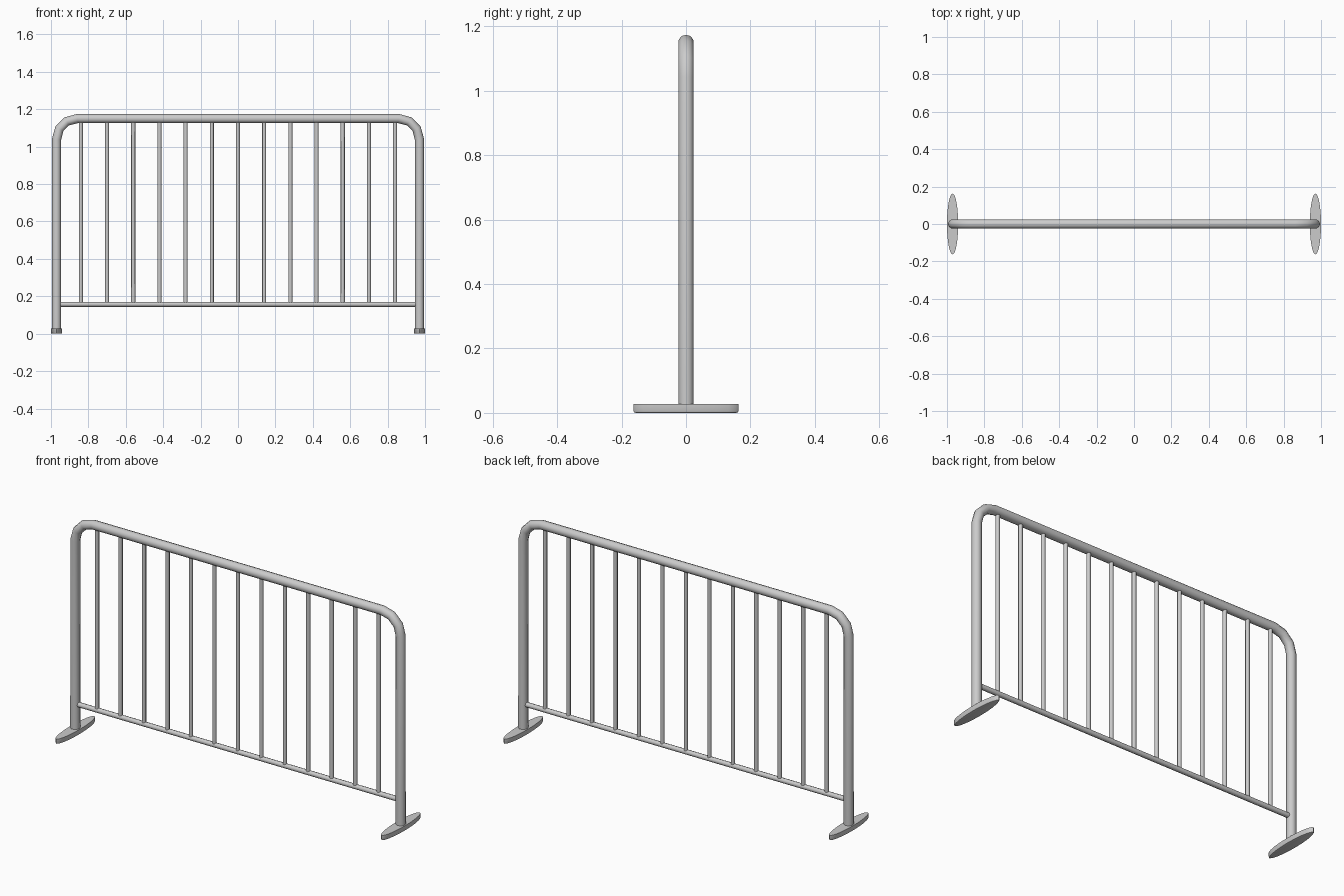
import bpy, bmesh
from math import sin, cos, pi

if "Cube" in bpy.data.objects:
    bpy.data.objects.remove(bpy.data.objects["Cube"])

POST_X, TOP_Z = 0.97, 1.15


def tube(name, pts, radius, res=2):
    cu = bpy.data.curves.new(name, 'CURVE')
    cu.dimensions = '3D'
    cu.bevel_depth = radius
    cu.bevel_resolution = res
    cu.use_fill_caps = True
    sp = cu.splines.new('POLY')
    sp.points.add(len(pts) - 1)
    for p, co in zip(sp.points, pts):
        p.co = (*co, 1)
    sp.use_smooth = True
    ob = bpy.data.objects.new(name, cu)
    bpy.context.collection.objects.link(ob)
    return ob


# Bent outer frame: two posts and the top rail in one tube
r = 0.11
right = [(POST_X, 0, 0.015)]
for i in range(4):
    a = i * pi / 6
    right.append((POST_X - r + r * cos(a), 0, TOP_Z - r + r * sin(a)))
left = [(-x, y, z) for x, y, z in reversed(right)]
tube("outer_frame", right + left, 0.0245, 3)

# Bottom rail
tube("bottom_rail", [(-0.955, 0, 0.157), (0.955, 0, 0.157)], 0.0135)

# Vertical bars
for i in range(13):
    x = (i - 6) * 0.14
    tube(f"vertical_bar_{i + 1}", [(x, 0, 0.157), (x, 0, TOP_Z - 0.01)], 0.011)

# Oval feet with rounded lower edge
for side, name in ((-1, "left_foot"), (1, "right_foot")):
    bpy.ops.mesh.primitive_cylinder_add(vertices=20, radius=1, depth=1,
                                        location=(side * POST_X, 0, 0.014))
    foot = bpy.context.object
    foot.name = name
    foot.scale = (0.03, 0.163, 0.028)
    bpy.ops.object.transform_apply(location=False, rotation=False, scale=True)
    bm = bmesh.new()
    bm.from_mesh(foot.data)
    low = [e for e in bm.edges if all(v.co.z < 0 for v in e.verts)]
    bmesh.ops.bevel(bm, geom=low, offset=0.006, segments=2, affect='EDGES', profile=0.5)
    bm.to_mesh(foot.data)
    bm.free()
    bpy.ops.object.shade_smooth_by_angle(angle=0.6)
